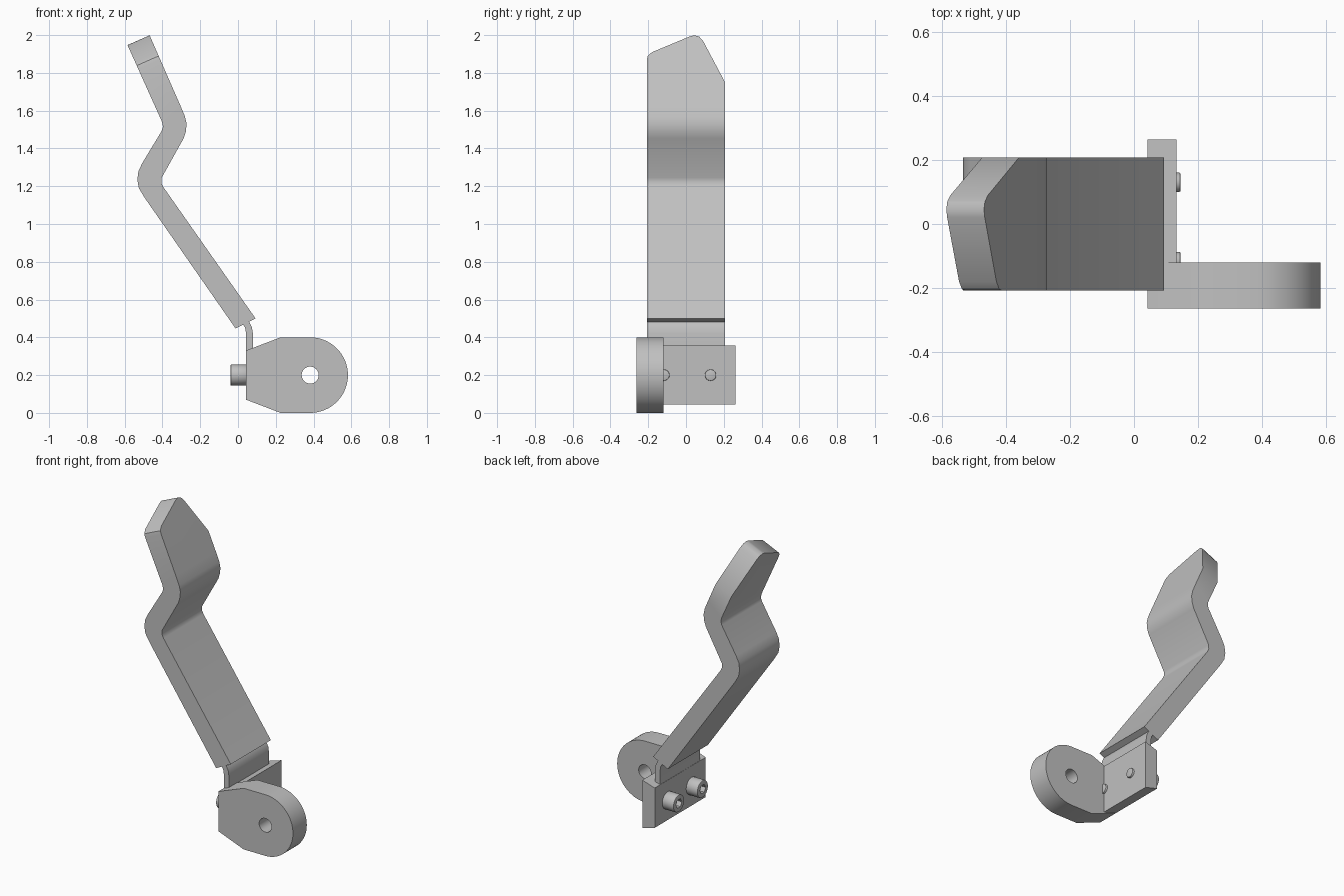
import bpy, bmesh, math
from mathutils import Vector, Matrix

cube = bpy.data.objects.get("Cube")
if cube:
    bpy.data.objects.remove(cube, do_unlink=True)

grey = bpy.data.materials.new("plain grey")
grey.use_nodes = True
GREY = (0.53, 0.53, 0.53, 1)
grey.diffuse_color = GREY
grey.node_tree.nodes["Principled BSDF"].inputs["Base Color"].default_value = GREY


def finish(name, bm):
    bmesh.ops.recalc_face_normals(bm, faces=bm.faces[:])
    mesh = bpy.data.meshes.new(name)
    bm.to_mesh(mesh)
    bm.free()
    mesh.materials.append(grey)
    obj = bpy.data.objects.new(name, mesh)
    bpy.context.collection.objects.link(obj)
    return obj


def activate(obj):
    bpy.ops.object.select_all(action='DESELECT')
    obj.select_set(True)
    bpy.context.view_layer.objects.active = obj


def smooth(obj):
    activate(obj)
    bpy.ops.object.shade_smooth_by_angle(angle=math.radians(32))


def prism_bm(points, y0, y1):
    """Extrude an x-z outline along y."""
    bm = bmesh.new()
    face = bm.faces.new([bm.verts.new((x, y0, z)) for x, z in points])
    new = bmesh.ops.extrude_face_region(bm, geom=[face])["geom"]
    bmesh.ops.translate(bm, vec=(0, y1 - y0, 0),
                        verts=[g for g in new if isinstance(g, bmesh.types.BMVert)])
    bmesh.ops.recalc_face_normals(bm, faces=bm.faces[:])
    return bm


def cylinder(name, centre, radius, length, axis, sides=32, bevel=0):
    bm = bmesh.new()
    bmesh.ops.create_cone(bm, cap_ends=True, segments=sides, radius1=radius,
                          radius2=radius, depth=length)
    if bevel:
        rim = [e for e in bm.edges if abs(e.verts[0].co.z - e.verts[1].co.z) < 1e-5]
        bmesh.ops.bevel(bm, geom=rim, offset=bevel, segments=2, profile=0.5,
                        affect='EDGES')
    turn = Matrix.Rotation(math.pi / 2, 4, 'Y' if axis == 'x' else 'X')
    bmesh.ops.transform(bm, matrix=Matrix.Translation(centre) @ turn, verts=bm.verts[:])
    return finish(name, bm)


def cut(obj, cutter):
    cutter.hide_render = True
    mod = obj.modifiers.new("cut", 'BOOLEAN')
    mod.operation = 'DIFFERENCE'
    mod.solver = 'EXACT'
    mod.object = cutter
    activate(obj)
    bpy.ops.object.modifier_apply(modifier=mod.name)
    bpy.data.objects.remove(cutter, do_unlink=True)


# Cranked arm: thick bent strip
arm_outline = [
    (0.093, 0.50), (-0.395, 1.195), (-0.405, 1.215), (-0.404, 1.245),
    (-0.288, 1.453), (-0.276, 1.49), (-0.272, 1.53), (-0.281, 1.57), (-0.305, 1.627),
    (-0.512, 2.10), (-0.629, 2.045),
    (-0.402, 1.54), (-0.397, 1.515), (-0.404, 1.493), (-0.508, 1.32),
    (-0.527, 1.28), (-0.533, 1.235), (-0.525, 1.19), (-0.495, 1.14), (-0.013, 0.447)]
HALF = 0.207
bm = prism_bm(arm_outline, -HALF, HALF)

# Arm tip: rounded, lopsided point trimmed square to the upper limb
tip = [(-0.209, 1.86), (-0.203, 1.89), (-0.18, 1.91), (0.02, 1.993), (0.045, 1.999),
       (0.07, 1.992), (0.09, 1.97), (0.207, 1.75)]
tip = [Vector((-0.468 + (2 - z) * 0.44, y, z)) for y, z in tip]
across = Vector((0.915, 0, 0.403))
for a, b in zip(tip, tip[1:]):
    normal = across.cross(b - a).normalized()
    if normal.z < 0:
        normal = -normal
    res = bmesh.ops.bisect_plane(bm, geom=bm.verts[:] + bm.edges[:] + bm.faces[:],
                                 dist=1e-5, plane_co=a, plane_no=normal,
                                 clear_outer=True)
    rim = [e for e in res["geom_cut"]
           if isinstance(e, bmesh.types.BMEdge) and e.is_boundary]
    if rim:
        bmesh.ops.holes_fill(bm, edges=rim, sides=0)
smooth(finish("arm", bm))

# Curved neck strip joining the arm to the bracket
neck = prism_bm([(0.079, 0.30), (0.079, 0.42), (0.074, 0.452), (0.06, 0.48), (0.035, 0.51),
                 (0.0, 0.49), (0.026, 0.47), (0.038, 0.45), (0.043, 0.42), (0.043, 0.30)],
                -HALF, HALF)
smooth(finish("neck", neck))

# Rounded lug with pivot hole
R, CX, CZ = 0.2, 0.382, 0.2
arc = [(CX + R * math.sin(t), CZ - R * math.cos(t))
       for t in (math.pi * i / 32 for i in range(33))]
lug = finish("lug", prism_bm([(0.042, 0.33), (0.042, 0.07), (0.225, 0.0)] + arc
                             + [(0.225, 0.4)], -0.263, -0.12))
cut(lug, cylinder("pivot_cutter", (CX, -0.19, CZ), 0.045, 0.4, 'y'))
smooth(lug)

# Mounting plate behind the lug, sharing its sloped edges
finish("mounting_plate", prism_bm([(0.042, 0.07), (0.132, 0.045), (0.132, 0.358),
                                   (0.042, 0.33)], -0.12, 0.263))

# Two socket-head bolts through the plate
for side, y in (("back", 0.13), ("front", -0.117)):
    head = cylinder(side + "_bolt_head", (0.003, y, 0.2), 0.056, 0.086, 'x', bevel=0.006)
    cut(head, cylinder("socket_cutter", (-0.03, y, 0.2), 0.03, 0.07, 'x', sides=6))
    smooth(head)
    smooth(cylinder(side + "_bolt_end", (0.115, y, 0.2), 0.03, 0.06, 'x', bevel=0.004))
